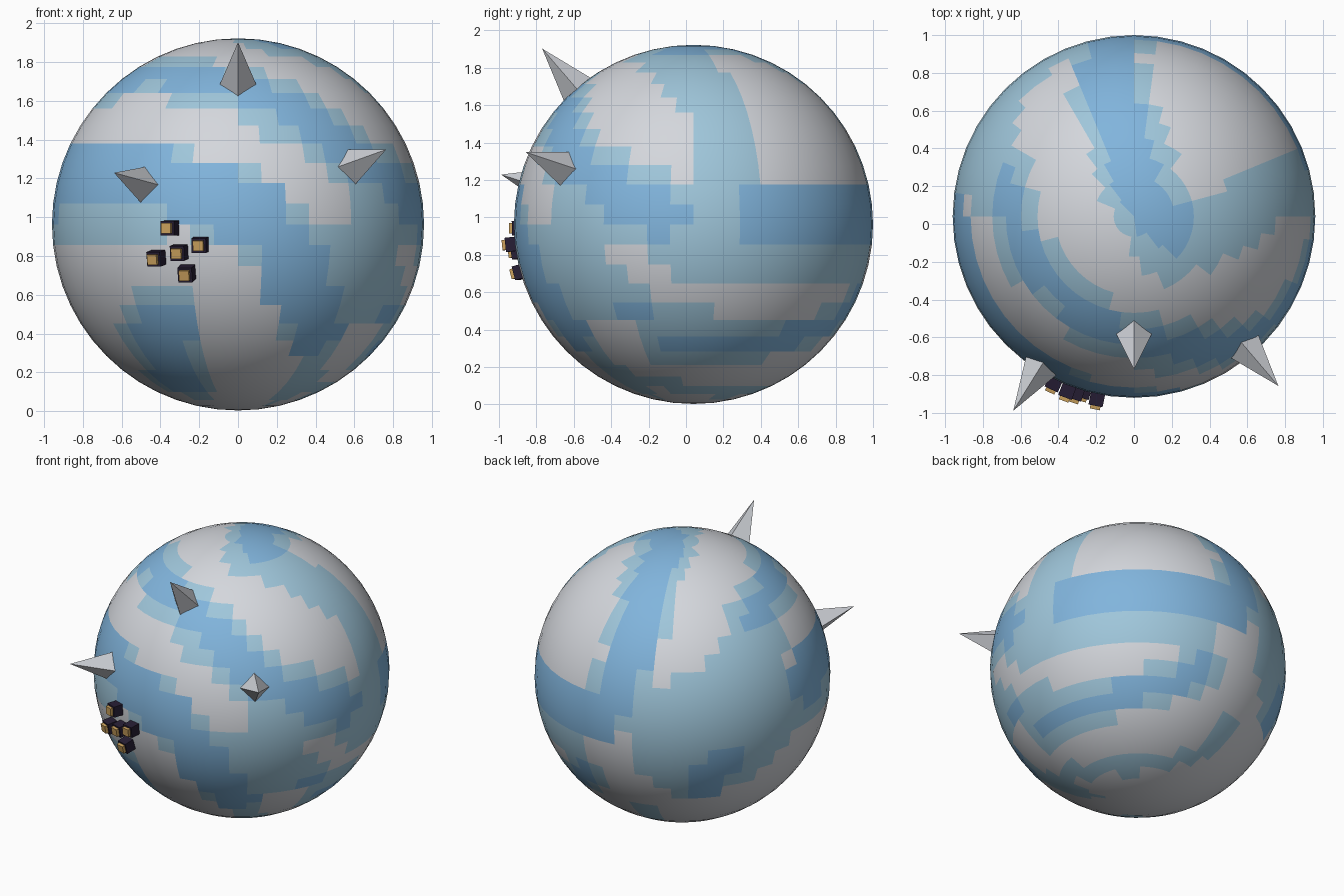
import bpy
import bmesh
from math import sin, cos, radians, degrees
from mathutils import Vector, Matrix
from mathutils.geometry import intersect_point_line

if "Cube" in bpy.data.objects:
    bpy.data.objects.remove(bpy.data.objects["Cube"])

CENTRE = Vector((0, 0.04, 0.963))
RADIUS = 0.96


def make_material(name, red, green, blue):
    material = bpy.data.materials.new(name)
    material.use_nodes = True
    colour = (red, green, blue, 1)
    material.diffuse_color = colour
    material.node_tree.nodes["Principled BSDF"].inputs["Base Color"].default_value = colour
    return material


pale_grey = make_material("pale grey", 0.66, 0.68, 0.72)
light_blue = make_material("light blue", 0.35, 0.57, 0.71)
mid_blue = make_material("mid blue", 0.22, 0.46, 0.72)
spike_grey = make_material("spike grey", 0.62, 0.64, 0.68)
dark_purple = make_material("dark purple", 0.02, 0.013, 0.035)
gold = make_material("gold", 0.60, 0.36, 0.11)
GREY, LIGHT, BLUE = range(3)


def add_object(name, bm, *materials):
    mesh = bpy.data.meshes.new(name)
    bm.to_mesh(mesh)
    bm.free()
    for material in materials:
        mesh.materials.append(material)
    obj = bpy.data.objects.new(name, mesh)
    bpy.context.collection.objects.link(obj)
    return obj


def direction(longitude, latitude):
    """Unit vector; longitude zero is the front and grows towards +x."""
    lon, lat = radians(longitude), radians(latitude)
    return Vector((cos(lat) * sin(lon), -cos(lat) * cos(lon), sin(lat)))


class Stroke:
    """A painted band along a path on the globe, with an optional lighter rim."""

    def __init__(self, colour, width, rim, *path):
        self.colour, self.width, self.rim = colour, width, rim
        # long steps are halved so that the path hugs the globe
        self.points = []
        corners = [direction(*place) for place in path]
        for start, end in zip(corners, corners[1:]):
            self.points += [start, (start + end).normalized()]
        self.points.append(corners[-1])

    def distance(self, spot):
        best = 180
        for start, end in zip(self.points, self.points[1:]):
            nearest, along = intersect_point_line(spot, start, end)
            nearest = start.lerp(end, min(max(along, 0), 1))
            best = min(best, degrees(spot.angle(nearest)))
        return best


# Pale washes lie under the blue currents
washes = [
    Stroke(LIGHT, 10, 0, (45, 74), (72, 66), (97, 48), (101, 30), (104, 14), (94, 0)),
    Stroke(LIGHT, 8, 0, (80, -12), (125, -12), (168, -12)),
    Stroke(LIGHT, 14, 0, (-108, 30), (-130, 13), (-152, 6)),
    Stroke(LIGHT, 15, 0, (-105, 5), (-122, -12), (-148, -14)),
    Stroke(LIGHT, 5, 0, (-85, -3), (-60, -2), (-25, -2)),
    Stroke(LIGHT, 11, 0, (42, -5), (60, 0), (66, -18), (46, -20)),
    Stroke(LIGHT, 5, 0, (70, -28), (95, -30)),
    Stroke(LIGHT, 4, 0, (34, -42), (38, -55), (40, -70)),
    Stroke(LIGHT, 4, 0, (45, -55), (90, -66), (135, -70), (190, -58), (197, -40)),
]
currents = [
    # spiral that winds from the upper side down to the equator
    Stroke(BLUE, 5.5, 5, (-105, 42), (-75, 50), (-55, 54), (-25, 52), (0, 47), (20, 38)),
    Stroke(BLUE, 7, 5, (20, 38), (38, 25), (58, 12), (80, 3)),
    # equator at the back, and the stream that climbs to the pole
    Stroke(BLUE, 9.5, 0, (113, 3), (150, 3), (180, 3)),
    Stroke(BLUE, 7.5, 5, (72, 76), (90, 83), (170, 80), (-174, 60), (-170, 40), (-169, 25), (-178, 8)),
    # front stream bending downwards
    Stroke(BLUE, 10.5, 2, (-85, 13), (-60, 14), (-38, 15), (-10, 8)),
    Stroke(BLUE, 9.5, 3, (-10, 8), (8, 2), (15, -8), (20, -18), (28, -27)),
    Stroke(BLUE, 7.5, 4, (28, -27), (33, -37)),
    # lower streams and pools
    Stroke(BLUE, 4.5, 4, (78, -42), (120, -40), (150, -36), (170, -26)),
    Stroke(BLUE, 9, 4, (-28, -32), (-35, -42), (-35, -56)),
    Stroke(BLUE, 7, 4, (-127, -10), (-136, -24)),
    Stroke(BLUE, 3.5, 0, (67, -29), (72, -29)),
]
islands = [
    Stroke(GREY, 4, 0, (65, -9), (77, -16)),
    Stroke(LIGHT, 4, 0, (-36, 3), (-26, 3)),
]


def paint(spot):
    colour = GREY
    for stroke in washes:
        if stroke.distance(spot) < stroke.width:
            colour = LIGHT
    for stroke in currents:
        gap = stroke.distance(spot)
        if gap < stroke.width:
            colour = BLUE
        elif gap < stroke.width + stroke.rim:
            colour = max(colour, LIGHT)
    for stroke in islands:
        if stroke.distance(spot) < stroke.width:
            colour = stroke.colour
    return colour


# Globe
bm = bmesh.new()
bmesh.ops.create_uvsphere(bm, u_segments=48, v_segments=28, radius=RADIUS)
for face in bm.faces:
    face.smooth = True
    face.material_index = paint(face.calc_center_median().normalized())
globe = add_object("globe", bm, pale_grey, light_blue, mid_blue)
globe.location = CENTRE


def stand_on_globe(obj, outward, distance):
    """Place an object so that its z axis points away from the globe."""
    outward = Vector(outward).normalized()
    obj.location = CENTRE + outward * distance
    obj.rotation_mode = "QUATERNION"
    obj.rotation_quaternion = outward.to_track_quat("Z", "Y")


# Four-sided spikes
spikes = {
    "top_spike": (0, -0.81, 0.941),
    "left_spike": (0.758, -0.89, 0.383),
    "right_spike": (-0.634, -1.02, 0.264),
}
for name, outward in spikes.items():
    bm = bmesh.new()
    bmesh.ops.create_cone(bm, cap_ends=True, segments=4, radius1=0.095, radius2=0, depth=0.29)
    stand_on_globe(add_object(name, bm, spike_grey), outward, 1.095)


def add_box(name, size, depth, material, outward, distance):
    bm = bmesh.new()
    bmesh.ops.create_cube(bm, size=1, matrix=Matrix.Diagonal((size, size, depth, 1)))
    stand_on_globe(add_object(name, bm, material), outward, distance)


# Cluster of dark blocks with gold fronts
cluster = [(-0.36, 0.943), (-0.43, 0.785), (-0.31, 0.815), (-0.20, 0.855), (-0.27, 0.705)]
for number, (x, z) in enumerate(cluster, 1):
    side, rise = x, z - CENTRE.z
    outward = (side, -(1.02 - side ** 2 - rise ** 2) ** 0.5, rise)
    add_box(f"block_{number}", 0.076, 0.09, dark_purple, outward, 0.98)
    add_box(f"block_front_{number}", 0.054, 0.03, gold, outward, 1.03)
